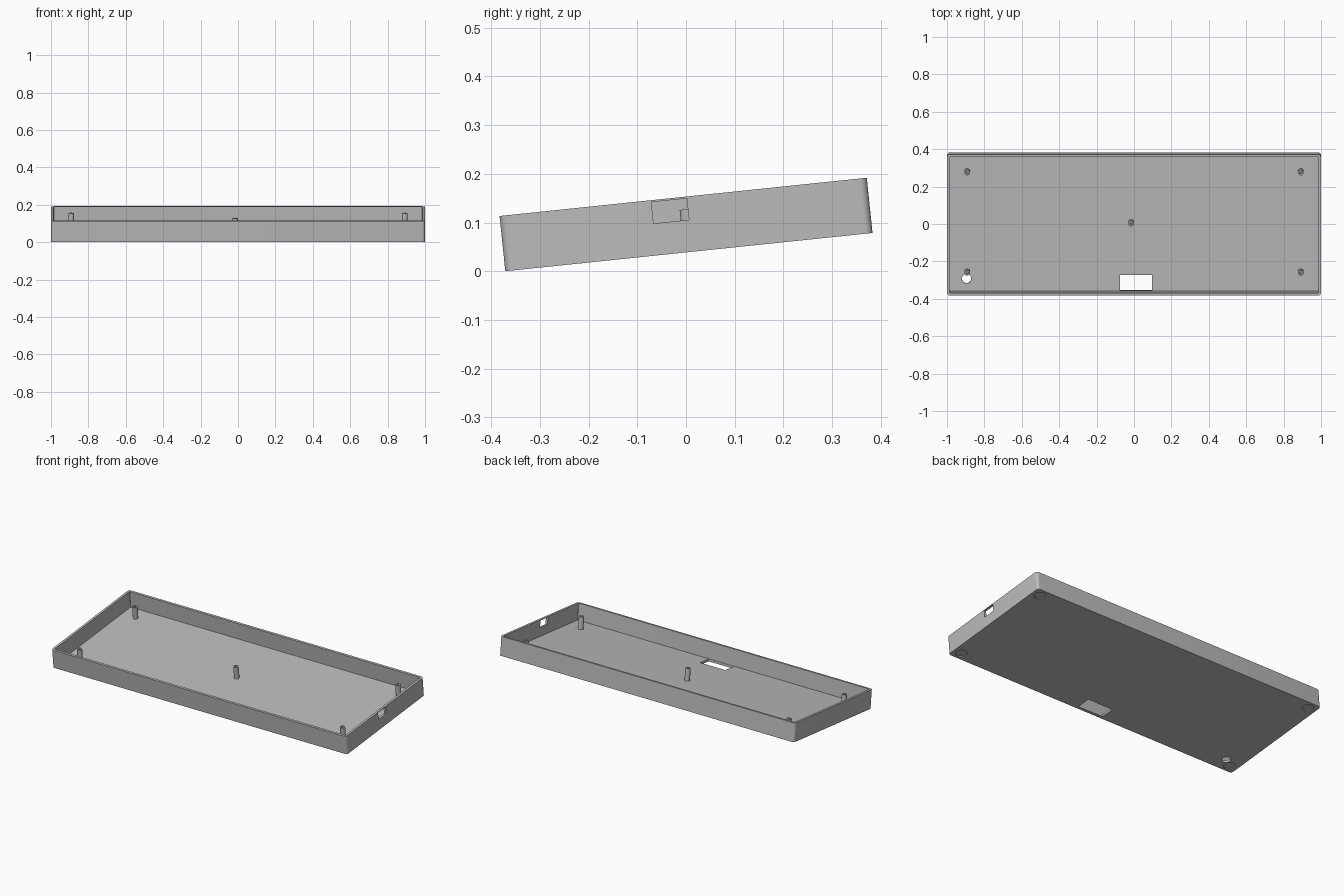
import bpy
import bmesh
import math
from mathutils import Matrix

if "Cube" in bpy.data.objects:
    bpy.data.objects.remove(bpy.data.objects["Cube"], do_unlink=True)

HALF_X, HALF_Y, HEIGHT = 1.0, 0.379, 0.114
WALL, FLOOR = 0.014, 0.014
TILT = Matrix.Translation((0, 0.006, 0.0393)) @ Matrix.Rotation(math.radians(5.94), 4, 'X')

grey = bpy.data.materials.new("plain_grey")
grey.use_nodes = True
grey.diffuse_color = (0.5, 0.5, 0.5, 1)
grey.node_tree.nodes["Principled BSDF"].inputs["Base Color"].default_value = (0.5, 0.5, 0.5, 1)


def finish(name, bm):
    mesh = bpy.data.meshes.new(name)
    bm.to_mesh(mesh)
    bm.free()
    mesh.materials.append(grey)
    obj = bpy.data.objects.new(name, mesh)
    bpy.context.collection.objects.link(obj)
    return obj


def box(name, low, high, corner=0):
    """Box between two corners, optionally with rounded upright edges."""
    bm = bmesh.new()
    size = [h - l for l, h in zip(low, high)]
    mid = [(l + h) / 2 for l, h in zip(low, high)]
    bmesh.ops.create_cube(bm, size=1, matrix=Matrix.Translation(mid) @ Matrix.Diagonal((*size, 1)))
    if corner:
        upright = [e for e in bm.edges if abs(e.verts[0].co.z - e.verts[1].co.z) > 0.01]
        bmesh.ops.bevel(bm, geom=upright, offset=corner, segments=8, profile=0.5, affect='EDGES')
    return finish(name, bm)


def cylinder(name, x, y, low, high, radius):
    bm = bmesh.new()
    bmesh.ops.create_cone(bm, cap_ends=True, segments=32, radius1=radius, radius2=radius,
                          depth=high - low, matrix=Matrix.Translation((x, y, (low + high) / 2)))
    return finish(name, bm)


def cut(target, cutter):
    """Subtract the cutter, bake the result and discard the cutter."""
    mod = target.modifiers.new("cut", 'BOOLEAN')
    mod.operation = 'DIFFERENCE'
    mod.solver = 'EXACT'
    mod.object = cutter
    bpy.context.view_layer.update()
    graph = bpy.context.evaluated_depsgraph_get()
    mesh = bpy.data.meshes.new_from_object(target.evaluated_get(graph))
    target.modifiers.clear()
    target.data = mesh
    bpy.data.objects.remove(cutter, do_unlink=True)


# Open tray with thin walls
tray = box("tray", (-HALF_X, -HALF_Y, 0), (HALF_X, HALF_Y, HEIGHT), 0.016)
cut(tray, box("cavity", (WALL - HALF_X, WALL - HALF_Y, FLOOR),
              (HALF_X - WALL, HALF_Y - WALL, 0.2), 0.004))

# Connector slot in the left wall, window and round hole in the floor
cut(tray, box("connector_slot", (0.95, -0.066, 0.066), (1.05, 0.007, 0.11)))
cut(tray, box("floor_window", (-0.075, -0.362, -0.05), (0.095, -0.28, 0.05)))
cut(tray, cylinder("button_hole", -0.895, -0.298, -0.05, 0.05, 0.025))

# Shallow foot recesses under the corners
for x in (-0.947, 0.947):
    for y in (-0.333, 0.333):
        cut(tray, cylinder("foot_recess", x, y, -0.05, 0.005, 0.032))

# Screw posts with pilot holes
posts = []
for place, x, y in (("front_right", -0.892, -0.26), ("front_left", 0.892, -0.26),
                    ("back_right", -0.892, 0.279), ("back_left", 0.892, 0.279),
                    ("centre", -0.015, 0.005)):
    post = cylinder(place + "_post", x, y, FLOOR - 0.004, 0.088, 0.015)
    cut(post, cylinder("pilot_hole", x, y, 0.03, 0.1, 0.007))
    posts.append(post)

# Tilt the whole case and smooth the round surfaces
bpy.ops.object.select_all(action='DESELECT')
for obj in [tray] + posts:
    obj.matrix_world = TILT
    obj.select_set(True)
bpy.context.view_layer.objects.active = tray
bpy.ops.object.shade_smooth_by_angle(angle=math.radians(30))
